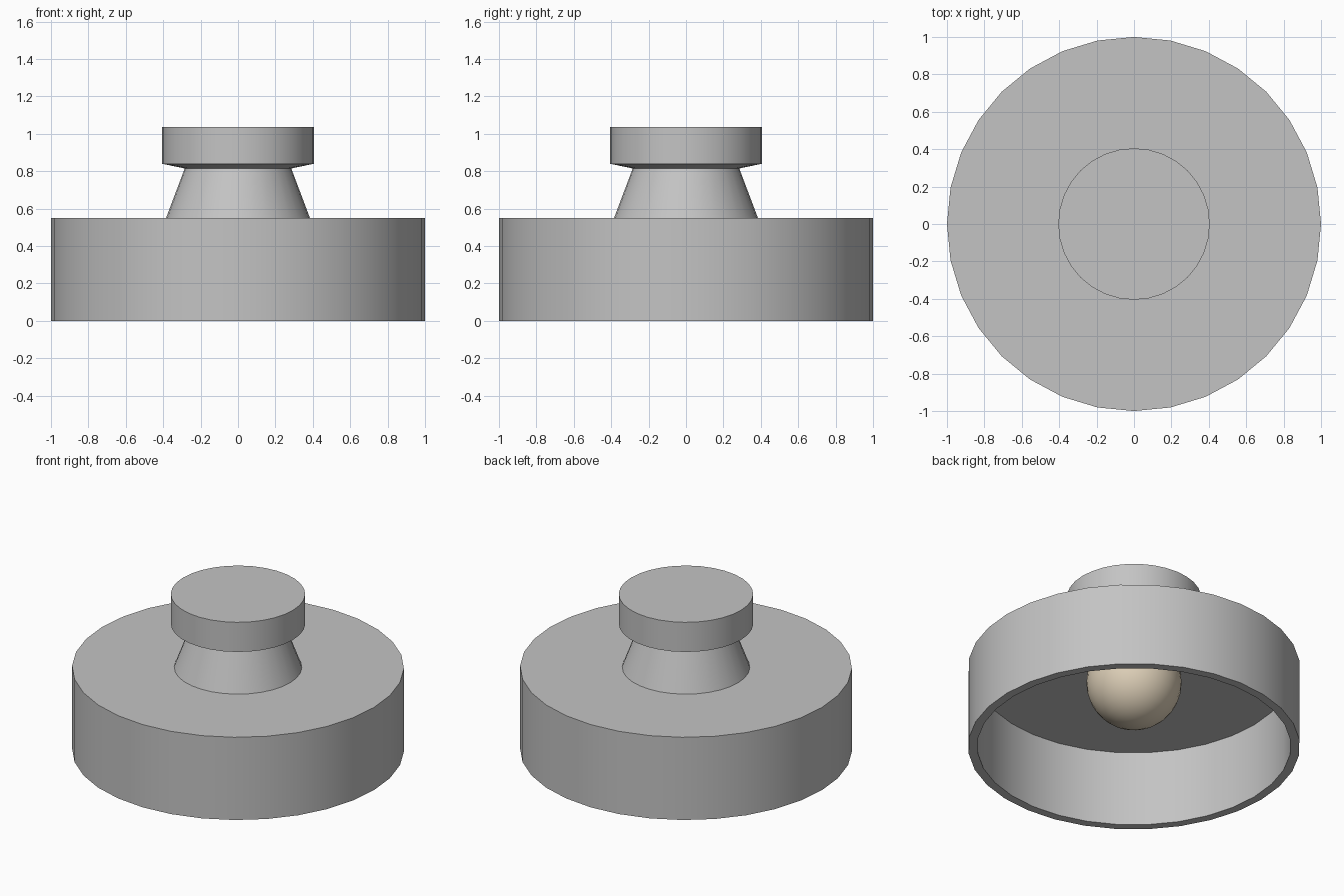
import bpy, bmesh, math

if "Cube" in bpy.data.objects:
    bpy.data.objects.remove(bpy.data.objects["Cube"])

SIDES = 32


def material(name, color):
    m = bpy.data.materials.new(name)
    m.diffuse_color = (*color, 1.0)
    m.use_nodes = True
    m.node_tree.nodes["Principled BSDF"].inputs["Base Color"].default_value = m.diffuse_color
    return m


def finish(obj, mat):
    obj.data.materials.append(mat)
    bpy.ops.object.select_all(action='DESELECT')
    obj.select_set(True)
    bpy.context.view_layer.objects.active = obj
    bpy.ops.object.shade_smooth_by_angle(angle=math.radians(30))


def lathe(name, profile, mat):
    """Revolve (radius, z) points about z; the open ends are capped."""
    bm = bmesh.new()
    rings = []
    for r, z in profile:
        rings.append([bm.verts.new((r * math.cos(2 * math.pi * i / SIDES),
                                    r * math.sin(2 * math.pi * i / SIDES), z))
                      for i in range(SIDES)])
    for a, b in zip(rings, rings[1:]):
        for i in range(SIDES):
            j = (i + 1) % SIDES
            bm.faces.new((a[i], a[j], b[j], b[i]))
    bm.faces.new(rings[0])
    bm.faces.new(rings[-1])
    bmesh.ops.recalc_face_normals(bm, faces=bm.faces[:])
    mesh = bpy.data.meshes.new(name)
    bm.to_mesh(mesh)
    bm.free()
    obj = bpy.data.objects.new(name, mesh)
    bpy.context.collection.objects.link(obj)
    finish(obj, mat)
    return obj


grey = material("grey_metal", (0.55, 0.55, 0.55))
cream = material("warm_cream", (0.73, 0.63, 0.48))

# Hollow drum shade, open underneath
lathe("shade", [(0.945, 0.50), (0.945, 0.0), (1.0, 0.0), (1.0, 0.55)], grey)

# Tapered neck flaring out into the round ceiling cap
lathe("neck_and_cap", [(0.385, 0.549), (0.285, 0.815), (0.405, 0.84),
                       (0.405, 1.037)], grey)

# Round bulb hanging from the inside of the shade
bpy.ops.mesh.primitive_uv_sphere_add(segments=32, ring_count=16, radius=0.287,
                                     location=(0, 0, 0.443))
bulb = bpy.context.object
bulb.name = "bulb"
finish(bulb, cream)
